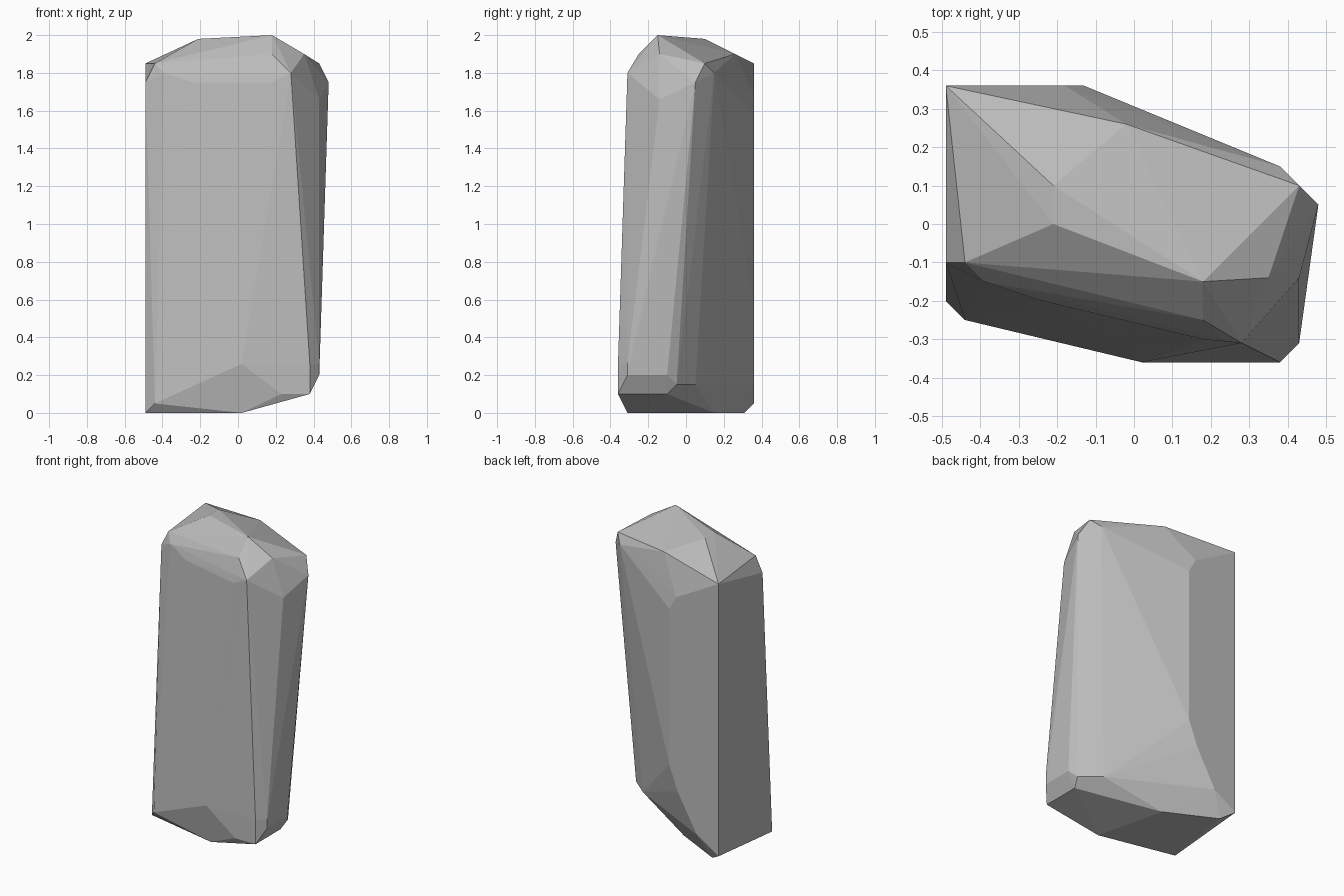
import bpy
import bmesh
import math

default_cube = bpy.data.objects.get("Cube")
if default_cube is not None:
    bpy.data.objects.remove(default_cube, do_unlink=True)


def make_material(name, colour):
    """Plain single-colour matte material."""
    material = bpy.data.materials.new(name)
    material.use_nodes = True
    material.diffuse_color = colour
    shader = next(node for node in material.node_tree.nodes
                  if node.type == "BSDF_PRINCIPLED")
    shader.inputs["Base Color"].default_value = colour
    shader.inputs["Roughness"].default_value = 0.9
    return material


def hull_object(name, sections, material):
    """Wrap a tight faceted skin around corner points grouped by height."""
    bm = bmesh.new()
    for height, corners in sections:
        for x, y in corners:
            bm.verts.new((x, y, height))

    # Skin the corners, then drop anything left inside
    bmesh.ops.convex_hull(bm, input=list(bm.verts))
    loose = [vert for vert in bm.verts if not vert.link_faces]
    bmesh.ops.delete(bm, geom=loose, context="VERTS")

    # Merge nearly level triangles into broad cut facets
    bmesh.ops.dissolve_limit(bm, angle_limit=math.radians(0.5),
                             verts=list(bm.verts), edges=list(bm.edges))
    bmesh.ops.recalc_face_normals(bm, faces=list(bm.faces))
    for face in bm.faces:
        face.smooth = False

    mesh = bpy.data.meshes.new(name)
    bm.to_mesh(mesh)
    bm.free()
    mesh.materials.append(material)
    rock = bpy.data.objects.new(name, mesh)
    bpy.context.collection.objects.link(rock)
    return rock


# Underside and the chipped bottom edge
base = [
    (0, [(-.49, -.2), (.02, -.31), (-.09, .15), (-.41, .31)]),
    (.05, [(-.49, .36), (-.44, -.25)]),
    (.1, [(.23, -.36), (.38, -.36), (.38, -.1)]),
    (.15, [(.4, -.05), (.28, .05), (-.33, .36)]),
    (.2, [(.43, -.31), (.43, -.1)]),
    (.26, [(.02, -.36), (.38, -.36), (.43, -.31)]),
]

# Upright back strip and the bevelled side
body = [
    (.4, [(-.19, .36)]),
    (.56, [(-.13, .36)]),
    (1.59, [(-.13, .36)]),
    (1.68, [(-.18, .36)]),
    (1.66, [(.43, -.14)]),
]

# Shoulders and the sloping cap
crown = [
    (1.75, [(-.49, -.1), (-.24, -.2), (.18, -.3), (.48, .05)]),
    (1.8, [(-.39, -.15), (.23, -.3), (.28, -.31), (.38, .15)]),
    (1.85, [(-.49, .36), (-.44, -.1), (.43, .1)]),
    (1.9, [(.18, -.25), (.35, -.14), (-.02, .26)]),
    (1.98, [(-.21, 0), (-.21, .1)]),
    (2, [(.18, -.15)]),
]

stone_grey = make_material("stone grey", (.5, .5, .5, 1))
hull_object("standing_stone", base + body + crown, stone_grey)
